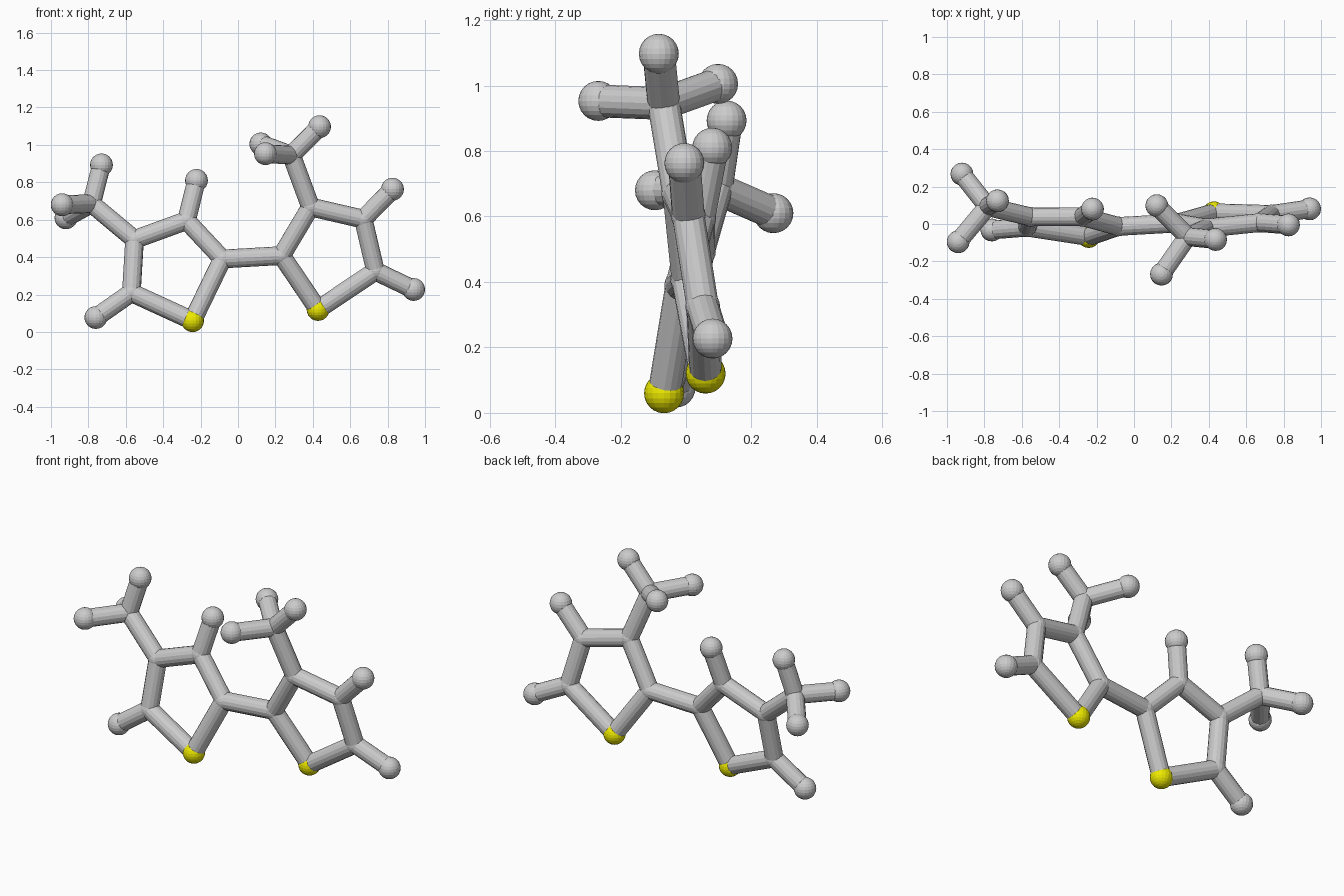
import bpy
from mathutils import Vector

if "Cube" in bpy.data.objects:
    bpy.data.objects.remove(bpy.data.objects["Cube"])

R_BOND, R_CARBON, R_TIP = 0.05, 0.053, 0.061

yellow = bpy.data.materials.new("yellow")
yellow.diffuse_color = (0.85, 0.82, 0.0, 1)
yellow.use_nodes = True
yellow.node_tree.nodes["Principled BSDF"].inputs["Base Color"].default_value = yellow.diffuse_color

# Atom centres for each five-membered ring with its side groups
left = {
    "sulfur": (-0.243, -0.067, 0.06),
    "c2": (-0.083, -0.013, 0.39), "c3": (-0.275, 0.039, 0.595),
    "c4": (-0.553, 0.038, 0.494), "c5": (-0.57, -0.017, 0.21),
    "methyl": (-0.783, 0.093, 0.686),
    "tip_c3": (-0.222, 0.08, 0.81), "tip_c5": (-0.76, -0.032, 0.077),
    "tip_m1": (-0.73, 0.124, 0.893), "tip_m2": (-0.94, -0.095, 0.68),
    "tip_m3": (-0.92, 0.267, 0.61),
}
right = {
    "sulfur": (0.428, 0.06, 0.12),
    "c2": (0.233, 0.005, 0.408), "c3": (0.388, -0.022, 0.668),
    "c4": (0.67, 0.007, 0.603), "c5": (0.735, 0.051, 0.325),
    "methyl": (0.286, -0.068, 0.945),
    "tip_c4": (0.826, -0.005, 0.763), "tip_c5": (0.939, 0.081, 0.227),
    "tip_m1": (0.436, -0.083, 1.097), "tip_m2": (0.122, 0.098, 1.005),
    "tip_m3": (0.147, -0.268, 0.953),
}
# Bonds shared by both halves, then those that differ
shared = [("sulfur", "c2"), ("c2", "c3"), ("c3", "c4"), ("c4", "c5"),
          ("c5", "sulfur"), ("c5", "tip_c5"),
          ("methyl", "tip_m1"), ("methyl", "tip_m2"), ("methyl", "tip_m3")]


def ball(name, centre, radius):
    bpy.ops.mesh.primitive_uv_sphere_add(segments=20, ring_count=12,
                                         radius=radius, location=centre)
    ob = bpy.context.object
    ob.name = name
    return ob


def rod(name, a, b):
    a, b = Vector(a), Vector(b)
    bpy.ops.mesh.primitive_cylinder_add(vertices=16, radius=R_BOND,
                                        depth=(b - a).length,
                                        location=(a + b) / 2)
    ob = bpy.context.object
    ob.name = name
    ob.rotation_euler = (b - a).to_track_quat('Z', 'Y').to_euler()


def half(side, atoms, extra):
    for key, pos in atoms.items():
        big = key == "sulfur" or key.startswith("tip")
        ob = ball(f"{side}_{key}_ball", pos, R_TIP if big else R_CARBON)
        if key == "sulfur":
            ob.data.materials.append(yellow)
    for a, b in shared + extra:
        rod(f"{side}_bond_{a}_{b}", atoms[a], atoms[b])


half("left", left, [("c4", "methyl"), ("c3", "tip_c3")])
half("right", right, [("c3", "methyl"), ("c4", "tip_c4")])

# Link between the two rings
rod("bridge_bond", left["c2"], right["c2"])
